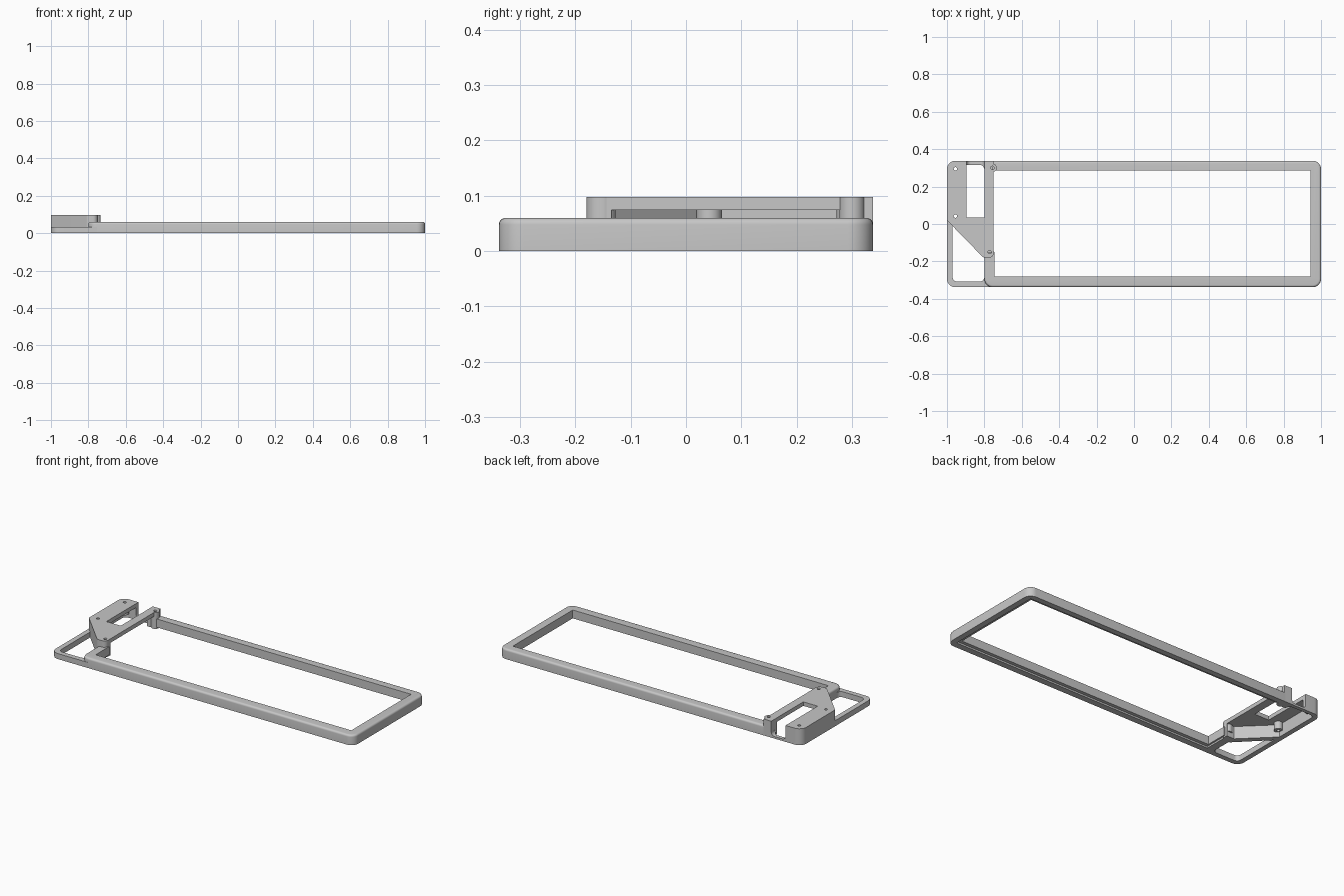
import bpy
import bmesh
from math import radians, tan
from mathutils import Vector, Matrix

cube = bpy.data.objects.get("Cube")
if cube:
    bpy.data.objects.remove(cube, do_unlink=True)

grey = bpy.data.materials.new("light grey plastic")
grey.use_nodes = True
colour = (0.57, 0.57, 0.57, 1)
grey.diffuse_color = colour
grey.node_tree.nodes["Principled BSDF"].inputs["Base Color"].default_value = colour


def rounded(corners):
    """Fillet each (x, y, radius) corner of a closed outline."""
    out = []
    n = len(corners)
    for i, (x, y, r) in enumerate(corners):
        p = Vector((x, y))
        if not r:
            out.append(p)
            continue
        a = (Vector(corners[i - 1][:2]) - p).normalized()
        b = (Vector(corners[(i + 1) % n][:2]) - p).normalized()
        reach = r / tan(a.angle(b) / 2)
        centre = p + (a + b).normalized() * (reach**2 + r**2) ** 0.5
        start, end = p + a * reach - centre, p + b * reach - centre
        sweep = start.angle_signed(end)
        for k in range(9):
            out.append(centre + Matrix.Rotation(-sweep * k / 8, 2) @ start)
    return out


def box(x0, x1, y0, y1, r=0):
    return [(x0, y0, r), (x1, y0, r), (x1, y1, r), (x0, y1, r)]


def prism(name, corners, z0, z1, bevel=0):
    bm = bmesh.new()
    face = bm.faces.new([bm.verts.new((p.x, p.y, z0)) for p in rounded(corners)])
    res = bmesh.ops.extrude_face_region(bm, geom=[face])
    top = [v for v in res["geom"] if isinstance(v, bmesh.types.BMVert)]
    bmesh.ops.translate(bm, verts=top, vec=(0, 0, z1 - z0))
    bmesh.ops.recalc_face_normals(bm, faces=bm.faces)
    if bevel:
        rim = [e for e in bm.edges if all(v in top for v in e.verts)]
        bmesh.ops.bevel(bm, geom=rim, offset=bevel, segments=5,
                        profile=0.5, affect="EDGES")
    return finish(name, bm)


def cylinder(name, x, y, r, z0, z1):
    bm = bmesh.new()
    bmesh.ops.create_cone(bm, cap_ends=True, segments=24, radius1=r, radius2=r,
                          depth=z1 - z0,
                          matrix=Matrix.Translation((x, y, (z0 + z1) / 2)))
    return finish(name, bm)


def finish(name, bm):
    mesh = bpy.data.meshes.new(name)
    bm.to_mesh(mesh)
    bm.free()
    mesh.materials.append(grey)
    obj = bpy.data.objects.new(name, mesh)
    bpy.context.collection.objects.link(obj)
    return obj


def activate(obj):
    bpy.ops.object.select_all(action="DESELECT")
    obj.select_set(True)
    bpy.context.view_layer.objects.active = obj


def cut(obj, cutter):
    cutter.hide_render = True
    activate(obj)
    mod = obj.modifiers.new("cut", "BOOLEAN")
    mod.operation = "DIFFERENCE"
    mod.solver = "EXACT"
    mod.object = cutter
    bpy.ops.object.modifier_apply(modifier=mod.name)
    bpy.data.objects.remove(cutter, do_unlink=True)


def notch():
    """U-shaped opening through the rear wall."""
    obj = prism("notch_cutter", [(-0.895, 0.012, 0.022), (-0.8, 0.012, 0.022),
                                 (-0.8, 0.2, 0), (-0.895, 0.2, 0)], 0.29, 0.4)
    obj.data.transform(Matrix(((1, 0, 0, 0), (0, 0, 1, 0), (0, 1, 0, 0), (0, 0, 0, 1))))
    obj.data.flip_normals()
    return obj


# Long frame, open at its left end behind the short corner stub
frame = prism("main_frame", box(-0.8, 1, -0.338, 0.338, 0.045), 0, 0.06, 0.012)
cut(frame, prism("window_cutter", box(-0.745, 0.945, -0.28, 0.285), -0.1, 0.2))
cut(frame, prism("ledge_cutter", box(-0.765, 0.965, -0.3, 0.305), -0.1, 0.01))
cut(frame, prism("end_cutter", box(-0.9, -0.74, -0.15, 0.285), -0.1, 0.2))
cut(frame, prism("corner_cutter", box(-0.9, -0.76, 0.2, 0.4), -0.1, 0.2))

# Low thin loop around the left end
loop = prism("low_side_frame", [(-1, -0.338, 0.045), (-0.755, -0.338, 0),
                                (-0.755, 0.338, 0), (-1, 0.338, 0.045)], 0, 0.033)
cut(loop, prism("loop_cutter", box(-0.97, -0.8, -0.308, 0.316, 0.025), -0.1, 0.2))
cut(loop, prism("loop_end_cutter", box(-0.85, -0.7, -0.15, 0.29), -0.1, 0.2))
cut(loop, notch())

# Raised hollow housing with a slanted front wall
housing = prism("raised_housing", [(-1, 0.338, 0.045), (-1, 0.02, 0),
                                   (-0.805, -0.18, 0.02), (-0.75, -0.18, 0.025),
                                   (-0.75, 0.338, 0)], 0, 0.098)
cut(housing, prism("cavity_cutter", [(-0.97, 0.316, 0.02), (-0.97, 0.033, 0),
                                     (-0.8, -0.135, 0), (-0.7, -0.135, 0),
                                     (-0.7, 0.285, 0), (-0.8, 0.285, 0),
                                     (-0.8, 0.316, 0)], -0.1, 0.074))
cut(housing, prism("slot_cutter", box(-0.895, -0.8, 0.035, 0.316), 0.05, 0.2))
cut(housing, notch())

# Screw posts under the housing, with holes through the top
posts = []
for name, x, y, z0 in (("rear_outer", -0.955, 0.295, 0.03),
                       ("middle_outer", -0.955, 0.042, 0.03),
                       ("rear_inner", -0.757, 0.3, 0),
                       ("front_inner", -0.772, -0.15, 0.03)):
    post = cylinder(name + "_post", x, y, 0.023, z0, 0.098)
    for part in (post, housing):
        cut(part, cylinder("hole_cutter", x, y, 0.009, 0.02, 0.2))
    posts.append(post)

for obj in [frame, loop, housing] + posts:
    activate(obj)
    bpy.ops.object.shade_smooth_by_angle(angle=radians(30))
